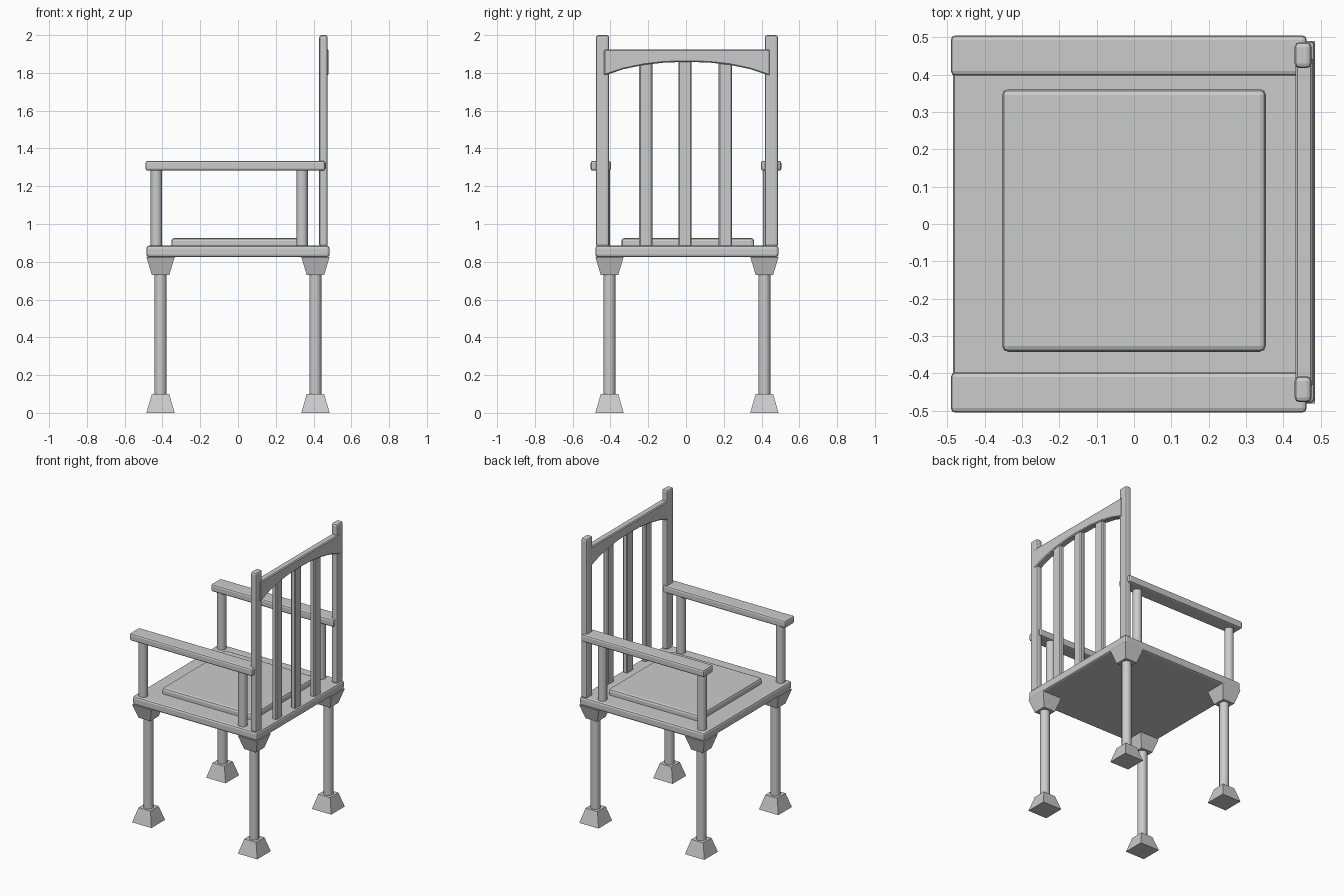
import bpy, bmesh, math

if "Cube" in bpy.data.objects:
    bpy.data.objects.remove(bpy.data.objects["Cube"])

def finish(name, bm, bevel=0.0, segments=2):
    bmesh.ops.recalc_face_normals(bm, faces=bm.faces)
    me = bpy.data.meshes.new(name)
    bm.to_mesh(me)
    bm.free()
    ob = bpy.data.objects.new(name, me)
    bpy.context.collection.objects.link(ob)
    if bevel:
        mod = ob.modifiers.new("soft_edges", 'BEVEL')
        mod.width = bevel
        mod.segments = segments
    return ob

def box(name, x, y, z, bevel=0.0, segments=2):
    bm = bmesh.new()
    bmesh.ops.create_cube(bm, size=1)
    for v in bm.verts:
        v.co = [(a + b) / 2 + c * (b - a) for (a, b), c in zip((x, y, z), v.co)]
    return finish(name, bm, bevel, segments)

def column(name, x, y, z0, z1, r0, r1, sides):
    bm = bmesh.new()
    bmesh.ops.create_cone(bm, cap_ends=True, segments=sides, radius1=r0, radius2=r1, depth=z1 - z0)
    if sides == 4:
        turn = math.pi / 4 if any(abs(v.co.x) < 1e-4 for v in bm.verts) else 0
        c, s = math.cos(turn), math.sin(turn)
        for v in bm.verts:
            v.co.x, v.co.y = c * v.co.x - s * v.co.y, s * v.co.x + c * v.co.y
    for v in bm.verts:
        v.co.x += x
        v.co.y += y
        v.co.z += (z0 + z1) / 2
    if sides > 4:
        for f in bm.faces:
            f.smooth = len(f.verts) == 4
        for e in bm.edges:
            e.smooth = all(len(f.verts) == 4 for f in e.link_faces)
    return finish(name, bm)

# Seat and cushion
box("seat", (-.485, .485), (-.48, .49), (.825, .885), .014)
box("cushion", (-.353, .353), (-.342, .361), (.87, .926), .016)

# Legs with flared square feet and brackets
Q = math.sqrt(2)
for sx, ex in ((-1, "front_left"), (1, "back_right")):
    for sy in (-1, 1):
        tag = ("left" if sx < 0 else "right") + ("_front" if sy < 0 else "_rear")
        x, y = .41 * sx, .41 * sy + .005
        column("leg_" + tag, x, y, .08, .75, .032, .032, 16)
        column("foot_" + tag, x, y, 0, .1, .075 * Q, .046 * Q, 4)
        column("bracket_" + tag, x, y, .73, .826, .046 * Q, .075 * Q, 4)

# Armrests, their posts and the back posts
for sy, side in ((-1, "front"), (1, "rear")):
    ya, yb = sorted((.397 * sy, .505 * sy))
    box("armrest_" + side, (-.49, .462), (ya, yb), (1.282, 1.334), .012)
    for x in (-.432, .34):
        column("arm_post_" + side, x, .435 * sy + .003, .88, 1.29, .03, .03, 16)
    yc = .447 * sy + .005
    box("back_post_" + side, (.43, .475), (yc - .035, yc + .035), (.88, 2), .013)

# Vertical back slats
for y in (-.213, -.006, .208):
    box("back_slat", (.437, .472), (y - .035, y + .035), (.88, 1.865), .006, 1)

# Arched top rail
profile = [(-.435, 1.925), (-.435, 1.785), (-.33, 1.82), (-.22, 1.843), (-.11, 1.855),
           (.005, 1.858), (.12, 1.855), (.23, 1.843), (.34, 1.82), (.445, 1.785), (.445, 1.925)]
bm = bmesh.new()
face = bm.faces.new([bm.verts.new((.432, y, z)) for y, z in profile])
ext = bmesh.ops.extrude_face_region(bm, geom=[face])
for v in ext["geom"]:
    if isinstance(v, bmesh.types.BMVert):
        v.co.x = .479
finish("top_rail", bm, .006, 1)
